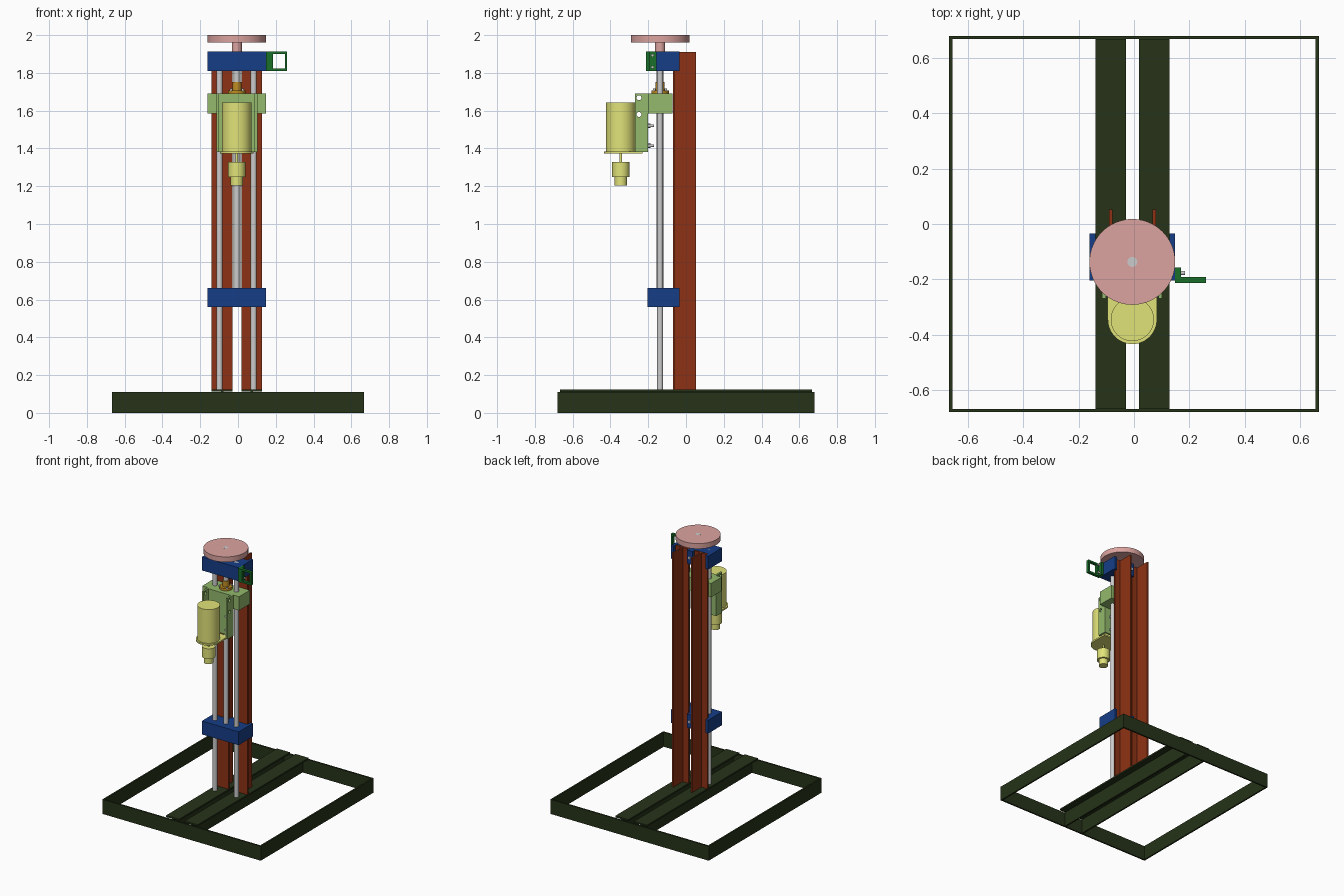
import bpy, bmesh
from math import pi, sin, cos
from mathutils import Matrix

if "Cube" in bpy.data.objects:
    bpy.data.objects.remove(bpy.data.objects["Cube"])

CX, RY = -0.006, -0.137      # centre line in x, rod plane in y


def mat(name, rgb):
    m = bpy.data.materials.new(name)
    m.diffuse_color = (*[(c / 255) ** 2.2 for c in rgb], 1)
    m.use_nodes = True
    m.node_tree.nodes["Principled BSDF"].inputs["Base Color"].default_value = m.diffuse_color
    return m


BASE = mat("dark_green", (42, 54, 31))
RUST = mat("rust", (140, 54, 27))
BLUE = mat("blue", (28, 64, 134))
LIME = mat("light_green", (146, 184, 108))
YEL = mat("yellow", (224, 226, 120))
PINK = mat("pink", (218, 162, 158))
GREEN = mat("green", (30, 110, 45))
GOLD = mat("brass", (190, 140, 40))


def finish(name, bm, m, smooth=False):
    bmesh.ops.recalc_face_normals(bm, faces=bm.faces)
    me = bpy.data.meshes.new(name)
    bm.to_mesh(me)
    bm.free()
    ob = bpy.data.objects.new(name, me)
    bpy.context.collection.objects.link(ob)
    if m:
        me.materials.append(m)
    if smooth:
        bpy.ops.object.select_all(action='DESELECT')
        ob.select_set(True)
        bpy.context.view_layer.objects.active = ob
        bpy.ops.object.shade_smooth_by_angle()
    return ob


def box(name, x, y, z, m):
    return prism(name, [(x[0], y[0]), (x[1], y[0]), (x[1], y[1]), (x[0], y[1])], z, m)


def prism(name, pts, z, m, matrix=None, smooth=False):
    bm = bmesh.new()
    f = bm.faces.new([bm.verts.new((p[0], p[1], z[0])) for p in pts])
    g = bmesh.ops.extrude_face_region(bm, geom=[f])["geom"]
    bmesh.ops.translate(bm, vec=(0, 0, z[1] - z[0]),
                        verts=[v for v in g if isinstance(v, bmesh.types.BMVert)])
    if matrix:
        bm.transform(matrix)
    return finish(name, bm, m, smooth)


def cyl(name, loc, r, h, m=None, axis='Z', r2=None, seg=48):
    """Cylinder starting at loc and running h along the axis."""
    bm = bmesh.new()
    bmesh.ops.create_cone(bm, cap_ends=True, segments=seg, radius1=r,
                          radius2=r if r2 is None else r2, depth=h,
                          matrix=Matrix.Translation((0, 0, h / 2)))
    rot = {'Z': Matrix(), 'X': Matrix.Rotation(pi / 2, 4, 'Y'),
           'Y': Matrix.Rotation(-pi / 2, 4, 'X')}[axis]
    bm.transform(Matrix.Translation(loc) @ rot)
    return finish(name, bm, m, True)


def cut(ob, cutter):
    mod = ob.modifiers.new("cut", 'BOOLEAN')
    mod.operation, mod.object, mod.solver = 'DIFFERENCE', cutter, 'EXACT'
    cutter.hide_render = True
    cutter.hide_viewport = True


def tee(xc):
    """T section, flange at the front and web running back."""
    w, t, a, b = 0.055, 0.006, -0.07, 0.053
    return [(xc - w, a), (xc + w, a), (xc + w, a + 0.012), (xc + t, a + 0.012),
            (xc + t, b), (xc - t, b), (xc - t, a + 0.012), (xc - w, a + 0.012)]


# base frame of flat bars
for s, n in ((-1, "front"), (1, "back")):
    y = sorted((s * 0.68, s * 0.668))
    box(f"base_bar_{n}", (-0.668, 0.668), y, (0, 0.11), BASE)
for s, n in ((-1, "left"), (1, "right")):
    x = sorted((s * 0.668, s * 0.656))
    box(f"base_bar_{n}", x, (-0.668, 0.668), (0, 0.11), BASE)

# T beams of the base and the column, guide rods
for xc, xr, n in ((-0.084, -0.098, "left"), (0.073, 0.083, "right")):
    lay = Matrix.Translation((0, 0, 0.055)) @ Matrix.Rotation(-pi / 2, 4, 'X')
    prism(f"base_beam_{n}", tee(xc), (-0.668, 0.668), BASE, lay)
    prism(f"column_beam_{n}", tee(xc), (0.125, 1.91), RUST)
    cyl(f"guide_rod_{n}", (xr, RY, 0.125), 0.016, 1.787)

# clamp blocks, notched at the back around the column flanges
a, b, c = -0.205, -0.07, -0.035
clamp = [(-0.161, a), (0.149, a), (0.149, c), (0.128, c), (0.128, b), (0.018, b),
         (0.018, c), (-0.029, c), (-0.029, b), (-0.139, b), (-0.139, c), (-0.161, c)]
for n, z in (("lower", 0.56), ("upper", 1.81)):
    prism(f"{n}_clamp_block", clamp, (z, z + 0.102), BLUE)
    cyl(f"{n}_clamp_bolt", (CX, -0.036, z + 0.05), 0.01, 0.008, None, 'Y', seg=24)

# lead screw and hand wheel
cyl("lead_screw", (CX, RY, 0.6), 0.018, 1.401)
cyl("wheel_hub", (CX, RY, 1.91), 0.027, 0.05, PINK)
cyl("hand_wheel", (CX, RY, 1.96), 0.155, 0.04, PINK, seg=64)

# carriage block with brass nut
box("carriage_block", (-0.161, 0.149), (-0.2, -0.071), (1.585, 1.69), LIME)
cyl("nut_flange", (CX, RY, 1.69), 0.046, 0.018, GOLD)
cyl("nut_neck", (CX, RY, 1.708), 0.024, 0.045, GOLD)
for dx in (-0.034, 0.034):
    for dy in (-0.034, 0.034):
        cyl("nut_bolt", (CX + dx * 0.9, RY + dy * 0.9, 1.705), 0.007, 0.012, seg=16)

# motor channel, opening to the front, with cross holes and bolts
x0, x1, f, w, t = -0.115, 0.102, -0.27, -0.2, 0.014
chan = prism("motor_channel", [(x0, f), (x0 + t, f), (x0 + t, w - t), (x1 - t, w - t),
             (x1 - t, f), (x1, f), (x1, w), (x0, w)], (1.38, 1.69), LIME)
for z in (1.668, 1.58):
    cut(chan, cyl("channel_hole_cutter", (-0.3, -0.249, z), 0.013, 0.6, None, 'X', seg=24))
for z in (1.415, 1.52):
    for x in (-0.06, 0.048):
        cyl("channel_bolt", (x, -0.222, z), 0.007, 0.052, None, 'Y', seg=16)
        cyl("channel_bolt_nut", (x, -0.2, z), 0.013, 0.012, None, 'Y', seg=6)

# motor with rounded mounting plate, shaft and chuck
MY = -0.345
plate = [(CX + 0.089 * cos(pi + i * pi / 24), MY + 0.089 * sin(pi + i * pi / 24))
         for i in range(25)] + [(CX + 0.089, -0.23), (CX - 0.089, -0.23)]
prism("motor_plate", plate, (1.373, 1.385), YEL, smooth=True)
cyl("motor_body", (CX, MY, 1.385), 0.078, 0.257, YEL)
cyl("motor_shaft", (CX, MY, 1.32), 0.007, 0.06, YEL, seg=24)
cyl("chuck_body", (CX, MY, 1.25), 0.046, 0.078, YEL)
cyl("chuck_nose", (CX, MY, 1.205), 0.033, 0.045, YEL)

# side bracket with square window, bolted to the upper clamp
panel = box("bracket_panel", (0.149, 0.26), (-0.213, -0.192), (1.81, 1.912), GREEN)
win = box("bracket_window_cutter", (0.184, 0.248), (-0.3, -0.1), (1.824, 1.899), None)
cut(panel, win)
box("bracket_leg", (0.149, 0.17), (-0.192, -0.157), (1.81, 1.912), GREEN)
for z in (1.83, 1.893):
    cyl("bracket_bolt", (0.165, -0.177, z), 0.008, 0.02, None, 'X', seg=16)
